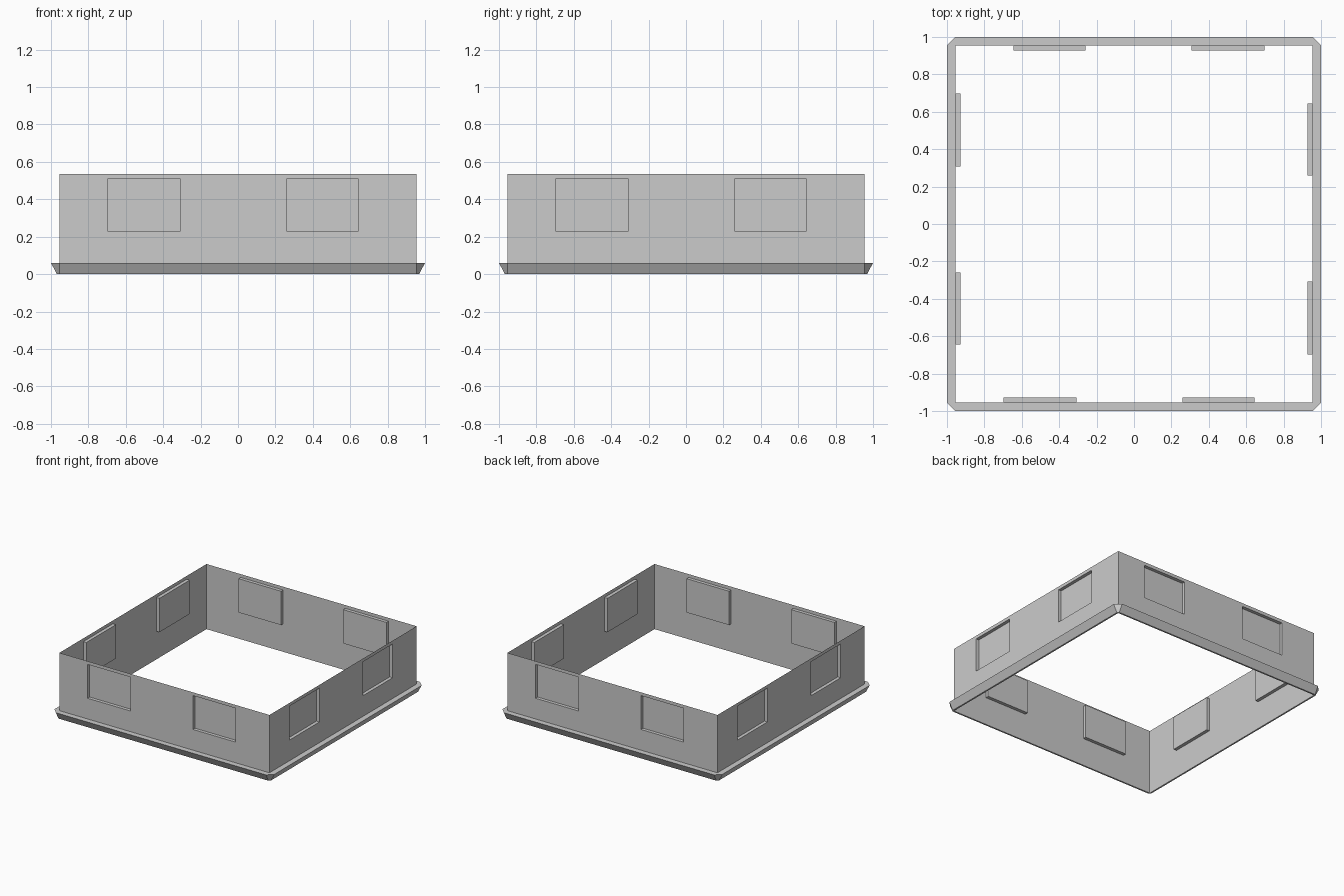
import bpy, bmesh
from math import pi
from mathutils import Matrix

if "Cube" in bpy.data.objects:
    bpy.data.objects.remove(bpy.data.objects["Cube"])

W = 0.955            # wall plane distance from centre
H = 0.535            # wall height
P = 0.928            # recessed window panel distance
T, B = 0.06, 0.968   # trim height, trim foot distance
WINDOWS = [(-0.698, -0.307), (0.259, 0.644)]
Z0, Z1 = 0.23, 0.508


def four_sided(name, faces):
    """Make an object from the front side's faces, repeated on all four sides."""
    bm = bmesh.new()
    for k in range(4):
        rot = Matrix.Rotation(k * pi / 2, 4, 'Z')
        for f in faces:
            verts = [bm.verts.new(p) for p in f]
            bmesh.ops.transform(bm, matrix=rot, verts=verts)
            bm.faces.new(verts)
    bmesh.ops.remove_doubles(bm, verts=bm.verts[:], dist=1e-4)
    me = bpy.data.meshes.new(name)
    bm.to_mesh(me)
    bm.free()
    ob = bpy.data.objects.new(name, me)
    bpy.context.collection.objects.link(ob)
    return ob


def rect(x0, x1, z0, z1, d):
    return [(x0, -d, z0), (x1, -d, z0), (x1, -d, z1), (x0, -d, z1)]


# Thin walls, leaving the window openings out
xs = [-W] + [x for w in WINDOWS for x in w] + [W]
zs = [0, Z0, Z1, H]
four_sided("walls", [rect(xs[i], xs[i + 1], zs[j], zs[j + 1], W)
                     for i in range(5) for j in range(3)
                     if not (i in (1, 3) and j == 1)])

# Recessed window panels with their reveals
recess = []
for x0, x1 in WINDOWS:
    o, p = rect(x0, x1, Z0, Z1, W), rect(x0, x1, Z0, Z1, P)
    recess.append(p)
    recess += [[o[i], o[(i + 1) % 4], p[(i + 1) % 4], p[i]] for i in range(4)]
four_sided("window_recesses", recess)

# Flared base trim with clipped corners
four_sided("base_trim", [
    [(-W, -B, 0), (W, -B, 0), (W, -1, T), (-W, -1, T)],    # sloped front
    [(-W, -1, T), (W, -1, T), (W, -W, T), (-W, -W, T)],    # ledge
    [(-W, -W, 0), (W, -W, 0), (W, -B, 0), (-W, -B, 0)],    # underside
    [(W, -B, 0), (B, -W, 0), (1, -W, T), (W, -1, T)],      # clipped corner
    [(W, -1, T), (1, -W, T), (W, -W, T)],                  # corner ledge
    [(W, -W, 0), (B, -W, 0), (W, -B, 0)],                  # corner underside
])
